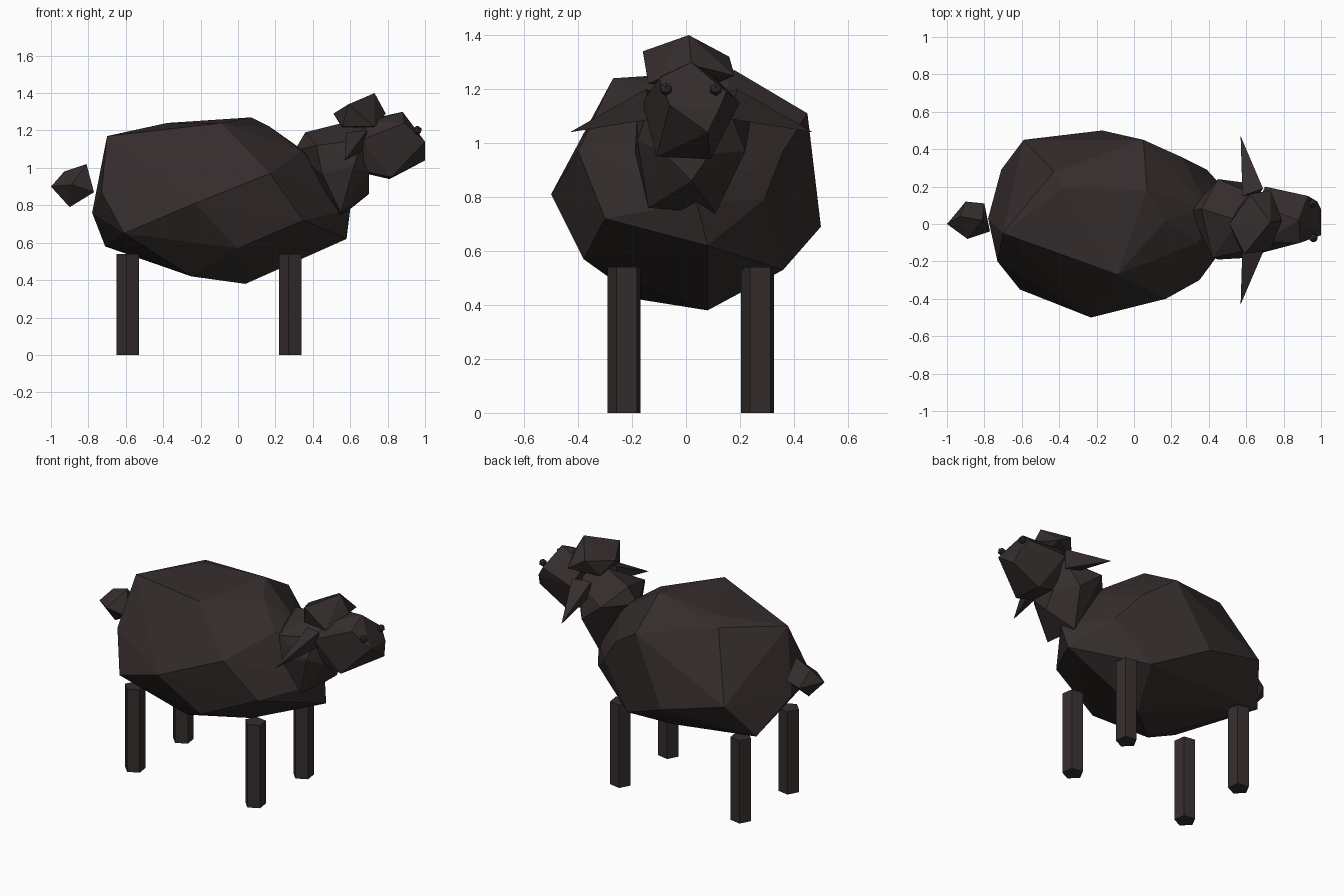
import bpy
import bmesh
import math
from mathutils import Matrix, Vector

# Remove the default cube
default_cube = bpy.data.objects.get("Cube")
if default_cube:
    bpy.data.objects.remove(default_cube, do_unlink=True)

# Single dark wool colour
wool = bpy.data.materials.new("dark_brown_wool")
wool.use_nodes = True
colour = (.036, .026, .026, 1)
wool.diffuse_color = colour
shader = wool.node_tree.nodes["Principled BSDF"]
shader.inputs["Base Color"].default_value = colour
shader.inputs["Roughness"].default_value = 1


def finish(name, bm):
    """Turn a bmesh into a flat shaded, coloured object."""
    bmesh.ops.recalc_face_normals(bm, faces=bm.faces)
    mesh = bpy.data.meshes.new(name)
    bm.to_mesh(mesh)
    bm.free()
    mesh.materials.append(wool)
    part = bpy.data.objects.new(name, mesh)
    bpy.context.scene.collection.objects.link(part)
    return part


def faceted_lump(name, corners):
    """Build a faceted solid around corner points given in hundredths."""
    bm = bmesh.new()
    for corner in corners:
        bm.verts.new(Vector(corner) / 100)
    hull = bmesh.ops.convex_hull(bm, input=bm.verts)
    unused = [g for g in hull["geom_interior"] if isinstance(g, bmesh.types.BMVert)]
    bmesh.ops.delete(bm, geom=unused, context="VERTS")
    return finish(name, bm)


def leg(name, x, y, radius=.0645, height=.54):
    """Five sided post with one side turned roughly towards the head."""
    bm = bmesh.new()
    turn = Matrix.Rotation(math.radians(98), 4, "Z")
    place = Matrix.Translation((x, y, height / 2)) @ turn
    bmesh.ops.create_cone(bm, cap_ends=True, segments=5, radius1=radius,
                          radius2=radius, depth=height, matrix=place)
    return finish(name, bm)


def eye(name, location, size=.025):
    """Small faceted bead."""
    bm = bmesh.new()
    bmesh.ops.create_icosphere(bm, subdivisions=1, radius=size,
                               matrix=Matrix.Translation(location))
    return finish(name, bm)


# Woolly body: back, flanks, belly, rump, chest
faceted_lump("body", [
    (-70, -5, 117), (-43, 28, 121), (-38, 19, 124), (7, 18, 127), (-9, -27, 124),
    (17, 2, 122), (5, 45, 111), (25, 36, 97), (17, -40, 97), (-23, -50, 81),
    (-17, 50, 69), (-59, 45, 80), (-61, -35, 65), (0, -38, 57), (-71, 29, 58),
    (-78, 3, 76), (-73, -20, 87), (-25, -17, 42), (4, 8, 38), (17, 36, 53),
    (58, 8, 62), (35, -30, 72), (39, 29, 79), (60, 4, 78), (41, 8, 105), (34, -10, 109),
])

# Slanted neck
faceted_lump("neck", [
    (30, 7, 109), (36, 8, 119), (45, 24, 109), (42, -18, 112), (45, -19, 97),
    (60, 22, 97), (62, -18, 101), (70, -9, 97), (70, 9, 96), (70, 2, 86), (55, 11, 74),
    (55, -14, 76), (56, 2, 124), (68, 4, 124), (66, 15, 115), (66, -13, 115),
])

# Head with a blunt muzzle
faceted_lump("head", [
    (88, 2, 130), (93, 15, 119), (70, 20, 115), (66, -16, 115), (100, 8, 104),
    (100, -6, 114), (98, 12, 112), (81, 9, 94), (82, -11, 95), (66, 10, 125),
    (70, -9, 125), (68, 8, 97), (68, -10, 98), (89, -10, 124),
])

# Tuft of wool on the forehead
faceted_lump("forehead_tuft", [
    (51, 0, 129), (59, -16, 134), (73, 1, 140), (62, 16, 132), (79, 2, 129),
    (73, 18, 125), (73, -14, 122), (56, 9, 121), (56, -12, 122),
])

# Tail
faceted_lump("tail", [
    (-100, 0, 90), (-93, 4, 98), (-81, 2, 102), (-80, 11, 90), (-90, 12, 88),
    (-77, -4, 87), (-89, -8, 91), (-90, 2, 79),
])

# Pointed ears, mirrored about the head's centre plane
for side, sign in (("left", 1), ("right", -1)):
    outline = [(57, 45, 104), (58, 14, 110), (69, 17, 120), (67, 14, 109), (58, 13, 119)]
    faceted_lump(side + "_ear", [(x, 2 + sign * y, z) for x, y, z in outline])

# Eyes
eye("left_eye", (.955, .11, 1.20))
eye("right_eye", (.96, -.075, 1.20))

# Legs
for end, x in (("front", .282), ("back", -.586)):
    for side, y in (("left", .268), ("right", -.227)):
        leg(end + "_" + side + "_leg", x, y)
